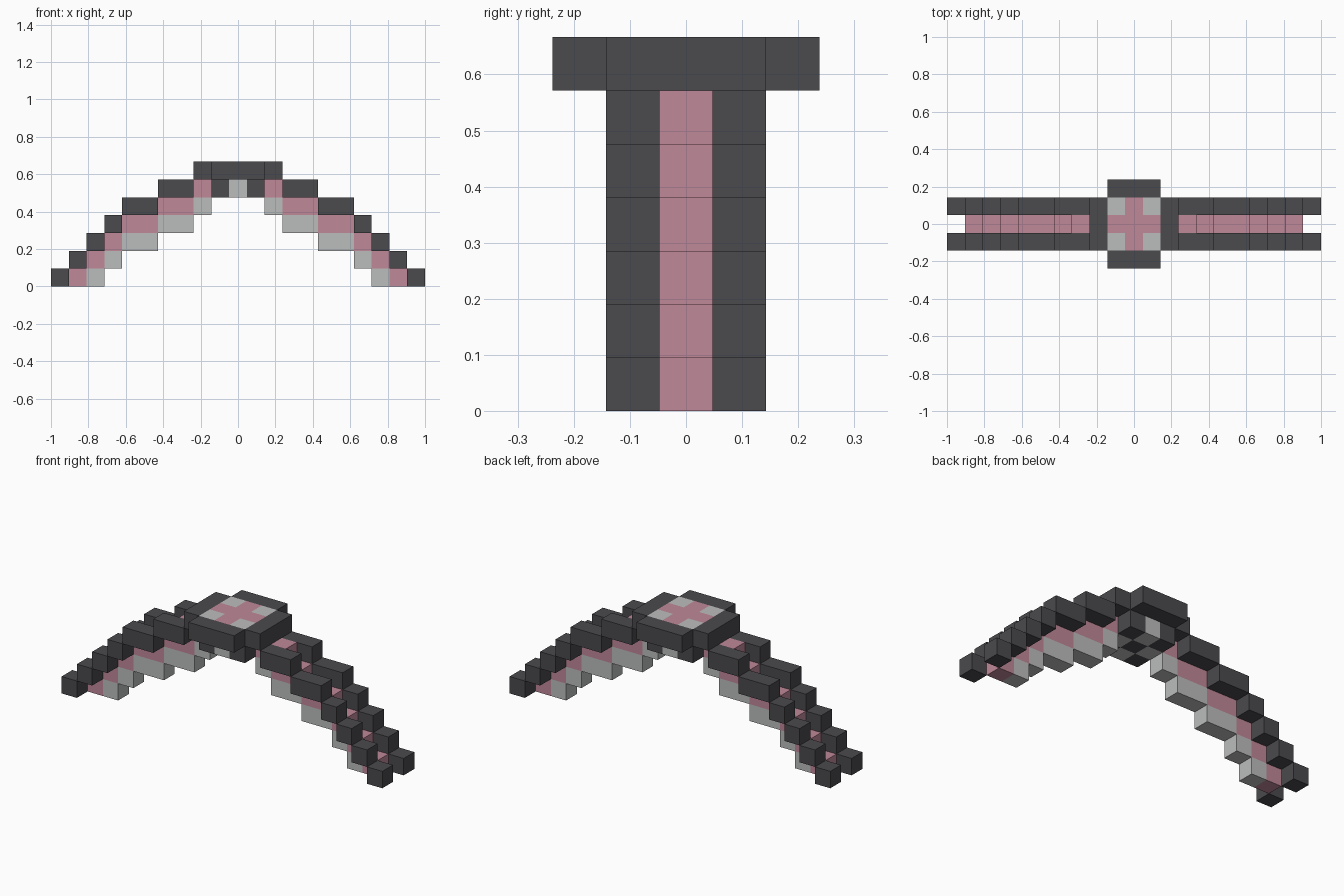
import bpy, bmesh
from mathutils import Matrix, Vector

if "Cube" in bpy.data.objects:
    bpy.data.objects.remove(bpy.data.objects["Cube"], do_unlink=True)

U = 2 / 21  # edge of one block


def material(name, rgb):
    m = bpy.data.materials.new(name)
    m.use_nodes = True
    m.diffuse_color = (*rgb, 1)
    m.node_tree.nodes["Principled BSDF"].inputs["Base Color"].default_value = (*rgb, 1)
    return m


dark = material("charcoal", (0.069, 0.067, 0.075))
pink = material("dusty_pink", (0.52, 0.246, 0.314))
grey = material("light_grey", (0.50, 0.51, 0.505))


def add_box(bm, x, y, z):
    """Box over inclusive block ranges; y and x count from the centre block."""
    lo = Vector((x[0] - 0.5, y[0] - 0.5, z)) * U
    hi = Vector((x[1] + 0.5, y[1] + 0.5, z + 1)) * U
    bmesh.ops.create_cube(bm, size=1, matrix=Matrix.Translation((lo + hi) / 2)
                          @ Matrix.Diagonal((*(hi - lo), 1)))


def make_part(name, boxes, mats, mirror=(False, False), rule=None):
    bm = bmesh.new()
    for box in boxes:
        add_box(bm, *box)
    if rule:
        # cut along the block lines, then colour each square
        for axis in (Vector((1, 0, 0)), Vector((0, 1, 0))):
            for s in (-0.5, 0.5):
                bmesh.ops.bisect_plane(bm, geom=bm.verts[:] + bm.edges[:] + bm.faces[:],
                                       plane_co=axis * s * U, plane_no=axis)
        bm.normal_update()
        for f in bm.faces:
            c = (f.calc_center_median() - f.normal * U / 2) / U
            f.material_index = rule(round(c.x), round(c.y), f.normal)
    me = bpy.data.meshes.new(name)
    bm.to_mesh(me)
    bm.free()
    for m in mats:
        me.materials.append(m)
    ob = bpy.data.objects.new(name, me)
    bpy.context.collection.objects.link(ob)
    if any(mirror):
        mod = ob.modifiers.new("mirror", "MIRROR")
        mod.use_axis = (*mirror, False)
        mod.use_mirror_merge = False
    return ob


# Stepped outer rails, one per edge of the band
steps = [(10, 10), (9, 9), (8, 8), (7, 7), (5, 6), (3, 4)]
make_part("edge_rails", [(s, (1, 1), z) for z, s in enumerate(steps)],
          [dark], mirror=(True, True))

# Pink band running between the rails, one step further in
band = steps[1:-1] + [(3, 4), (2, 3)]
make_part("centre_band", [(s, (0, 0), z) for z, s in enumerate(band)],
          [pink], mirror=(True, False))

# Grey lining beneath the pink band
lining = steps[2:] + [(2, 2)]
make_part("inner_lining", [(s, (0, 0), z) for z, s in enumerate(lining)],
          [grey], mirror=(True, False))

# Chequered block under the crown
make_part("crown_base", [((-1, 1), (-1, 1), 5)], [dark, grey],
          rule=lambda x, y, n: (abs(x) + abs(y)) % 2)

# Pink cross with grey corners on the crown top
make_part("crown_plate", [((-1, 1), (-1, 1), 6)], [dark, pink, grey],
          rule=lambda x, y, n: 0 if n.z < 0.5 else 2 if x and y else 1)

# Dark rim on the four sides of the crown
make_part("crown_rim_sides", [((2, 2), (-1, 1), 6)], [dark], mirror=(True, False))
make_part("crown_rim_ends", [((-1, 1), (2, 2), 6)], [dark], mirror=(False, True))
